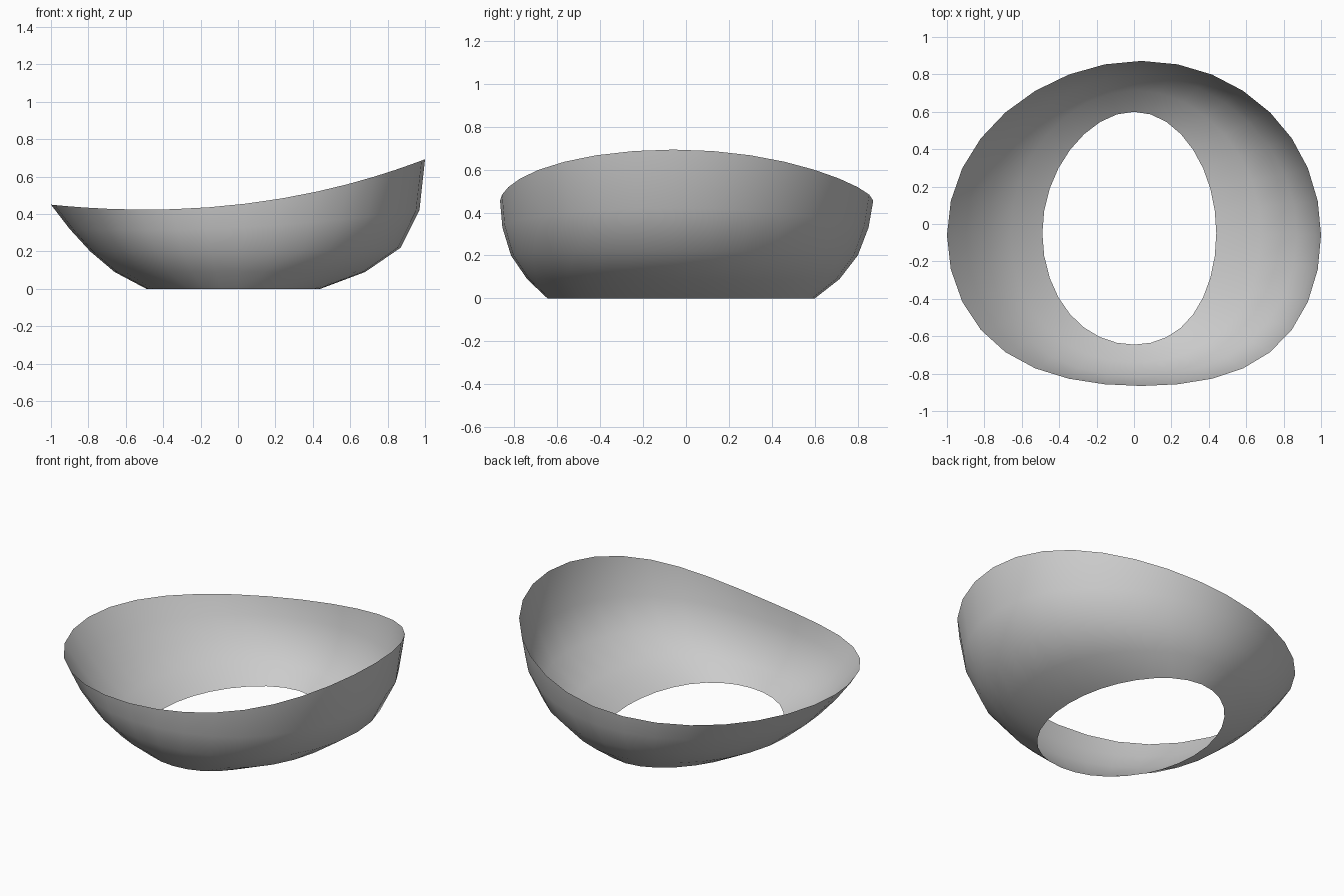
import bpy, bmesh, math

if "Cube" in bpy.data.objects:
    bpy.data.objects.remove(bpy.data.objects["Cube"])

SIDES = 32
# each ring: left x, right x, front y, back y, then z at left, middle and right
RINGS = [
    (-0.49, 0.44, -0.645, 0.60, 0.00, 0.00, 0.00),
    (-0.66, 0.68, -0.74, 0.715, 0.09, 0.09, 0.09),
    (-0.79, 0.87, -0.815, 0.80, 0.20, 0.20, 0.22),
    (-0.90, 0.97, -0.855, 0.85, 0.32, 0.33, 0.42),
    (-1.00, 1.00, -0.866, 0.872, 0.45, 0.455, 0.693),
]


def blend(lo, mid, hi, t, power=2):
    """Smooth curve through lo (t=-1), mid (t=0) and hi (t=1)."""
    return mid + (hi - lo) / 2 * t + ((hi + lo) / 2 - mid) * t ** power


# open bowl shell: lopsided rings lofted from the base opening to the rim
bm = bmesh.new()
rows = []
for i, (xl, xr, yf, yb, zl, zm, zr) in enumerate(RINGS):
    f = i / (len(RINGS) - 1)
    row = []
    for k in range(SIDES):
        a = math.tau * k / SIDES
        c, s = math.cos(a), math.sin(a)
        fuller = 0.087 * f * (s - s ** 3) * (yb - yf) / 2
        row.append(bm.verts.new((
            blend(xl, 0.04 * f, xr, c),
            blend(yf, -0.05 - 0.01 * f, yb, s, 4) + fuller,
            blend(zl, zm, zr, c))))
    rows.append(row)

for low, high in zip(rows, rows[1:]):
    for k in range(SIDES):
        n = (k + 1) % SIDES
        bm.faces.new((low[k], low[n], high[n], high[k])).smooth = True

mesh = bpy.data.meshes.new("bowl_shell")
bm.to_mesh(mesh)
bm.free()
bowl = bpy.data.objects.new("bowl_shell", mesh)
bpy.context.collection.objects.link(bowl)
